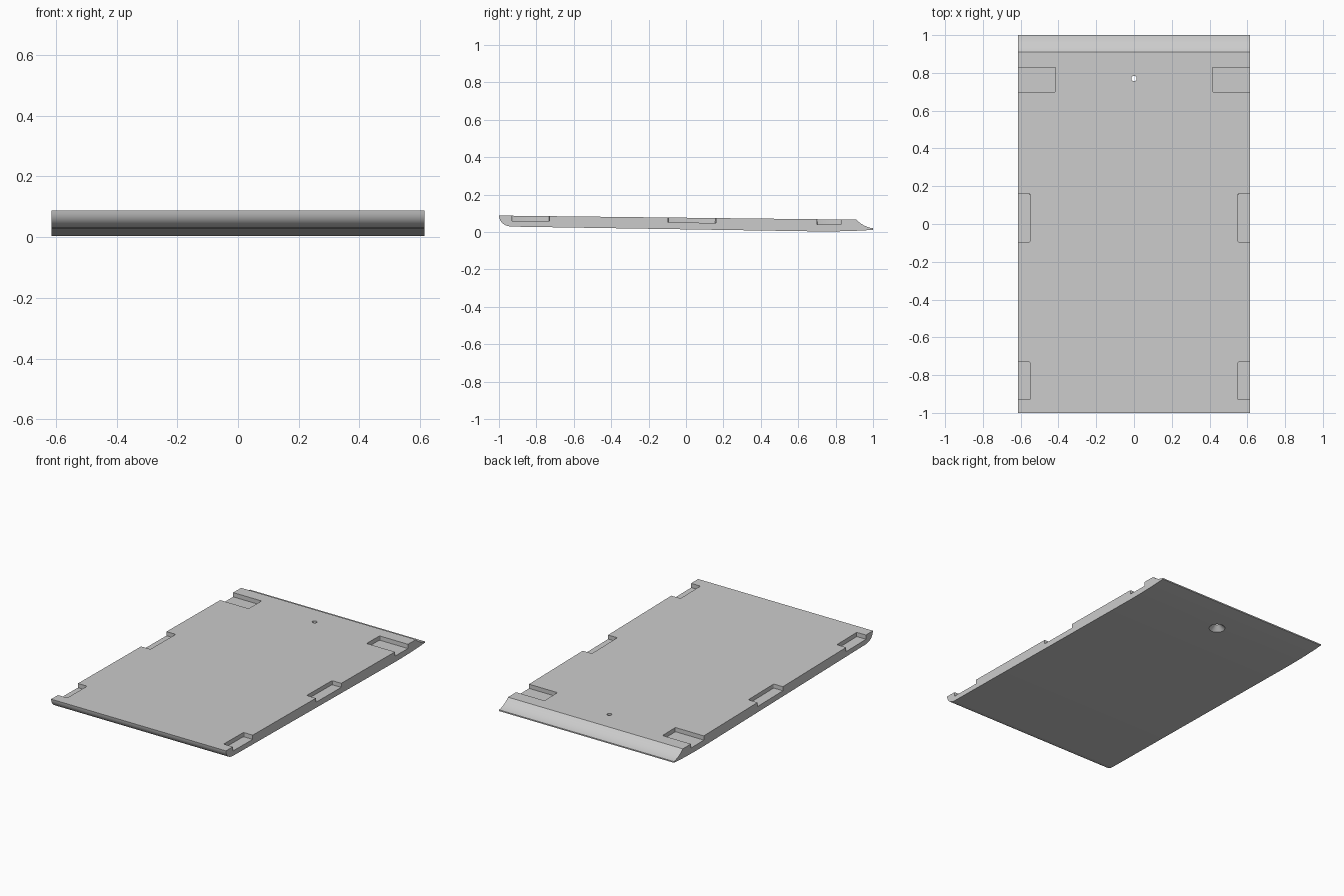
import bpy, bmesh, math

cube = bpy.data.objects.get("Cube")
if cube:
    bpy.data.objects.remove(cube)

HALF_W = 0.615
SLOPE = -0.022 / 1.91


def top_z(y):
    return 0.088 + SLOPE * (y + 1)


def bezier(a, b, c, n):
    # Points of a quadratic curve from a to c
    pts = []
    for i in range(n + 1):
        t = i / n
        pts.append(tuple((1 - t) ** 2 * p + 2 * t * (1 - t) * q + t * t * r
                         for p, q, r in zip(a, b, c)))
    return pts


def to_object(name, bm):
    bmesh.ops.recalc_face_normals(bm, faces=bm.faces)
    mesh = bpy.data.meshes.new(name)
    bm.to_mesh(mesh)
    bm.free()
    obj = bpy.data.objects.new(name, mesh)
    bpy.context.collection.objects.link(obj)
    return obj


grey = bpy.data.materials.new("plain grey")
grey.use_nodes = True
colour = (0.6, 0.6, 0.6, 1)
grey.diffuse_color = colour
grey.node_tree.nodes["Principled BSDF"].inputs["Base Color"].default_value = colour

# Sloping panel: side profile with rounded front and thin lip at the back
profile = bezier((-1, 0.088), (-0.995, 0.033), (-0.93, 0.029), 10)
profile += bezier((0.6, 0.005), (0.85, 0), (1, 0.012), 8)
profile += bezier((1, 0.02), (0.95, 0.027), (0.91, top_z(0.91)), 8)
bm = bmesh.new()
face = bm.faces.new([bm.verts.new((-HALF_W, y, z)) for y, z in profile])
side = bmesh.ops.extrude_face_region(bm, geom=[face])
bmesh.ops.translate(bm, vec=(2 * HALF_W, 0, 0),
                    verts=[v for v in side["geom"] if isinstance(v, bmesh.types.BMVert)])
panel = to_object("panel", bm)
panel.data.materials.append(grey)

# Edge recess cutters: y start, y end, inward width, depth
cutters = []
for y0, y1, width, depth in ((-0.93, -0.73, 0.065, 0.027),
                             (-0.095, 0.16, 0.065, 0.026),
                             (0.70, 0.83, 0.2, 0.027)):
    for s in (-1, 1):
        bm = bmesh.new()
        bmesh.ops.create_cube(bm, size=1)
        bmesh.ops.scale(bm, vec=(width + 0.1, y1 - y0, depth + 0.1), verts=bm.verts)
        # Ease the inner vertical corners
        inner = [e for e in bm.edges if all(v.co.x * s < 0 for v in e.verts)
                 and abs(e.verts[0].co.z - e.verts[1].co.z) > 0.01]
        bmesh.ops.bevel(bm, geom=inner, offset=0.006, segments=3, profile=0.5,
                        affect='EDGES')
        cutter = to_object("recess_cutter", bm)
        mid = (y0 + y1) / 2
        cutter.location = (s * (HALF_W - width / 2 + 0.05), mid,
                           top_z(mid) - depth / 2 + 0.05)
        cutter.rotation_euler.x = math.atan(SLOPE)
        cutters.append(cutter)

# Screw hole with a conical countersink underneath
bm = bmesh.new()
rings = []
for r, z in ((0.055, -0.003), (0.014, 0.035), (0.014, 0.2)):
    rings.append([bm.verts.new((r * math.cos(a), 0.77 + r * math.sin(a), z))
                  for a in (i * math.tau / 32 for i in range(32))])
for low, high in zip(rings, rings[1:]):
    for i in range(32):
        j = (i + 1) % 32
        bm.faces.new((low[i], low[j], high[j], high[i]))
bm.faces.new(rings[0])
bm.faces.new(rings[-1])
cutters.append(to_object("hole_cutter", bm))

# Cut everything out and finish the shading
bpy.ops.object.select_all(action='DESELECT')
panel.select_set(True)
bpy.context.view_layer.objects.active = panel
for cutter in cutters:
    cutter.hide_render = True
    mod = panel.modifiers.new("cut", 'BOOLEAN')
    mod.operation = 'DIFFERENCE'
    mod.solver = 'EXACT'
    mod.object = cutter
    bpy.ops.object.modifier_apply(modifier=mod.name)
for cutter in cutters:
    bpy.data.objects.remove(cutter)
bpy.ops.object.shade_smooth_by_angle(angle=math.radians(25))
